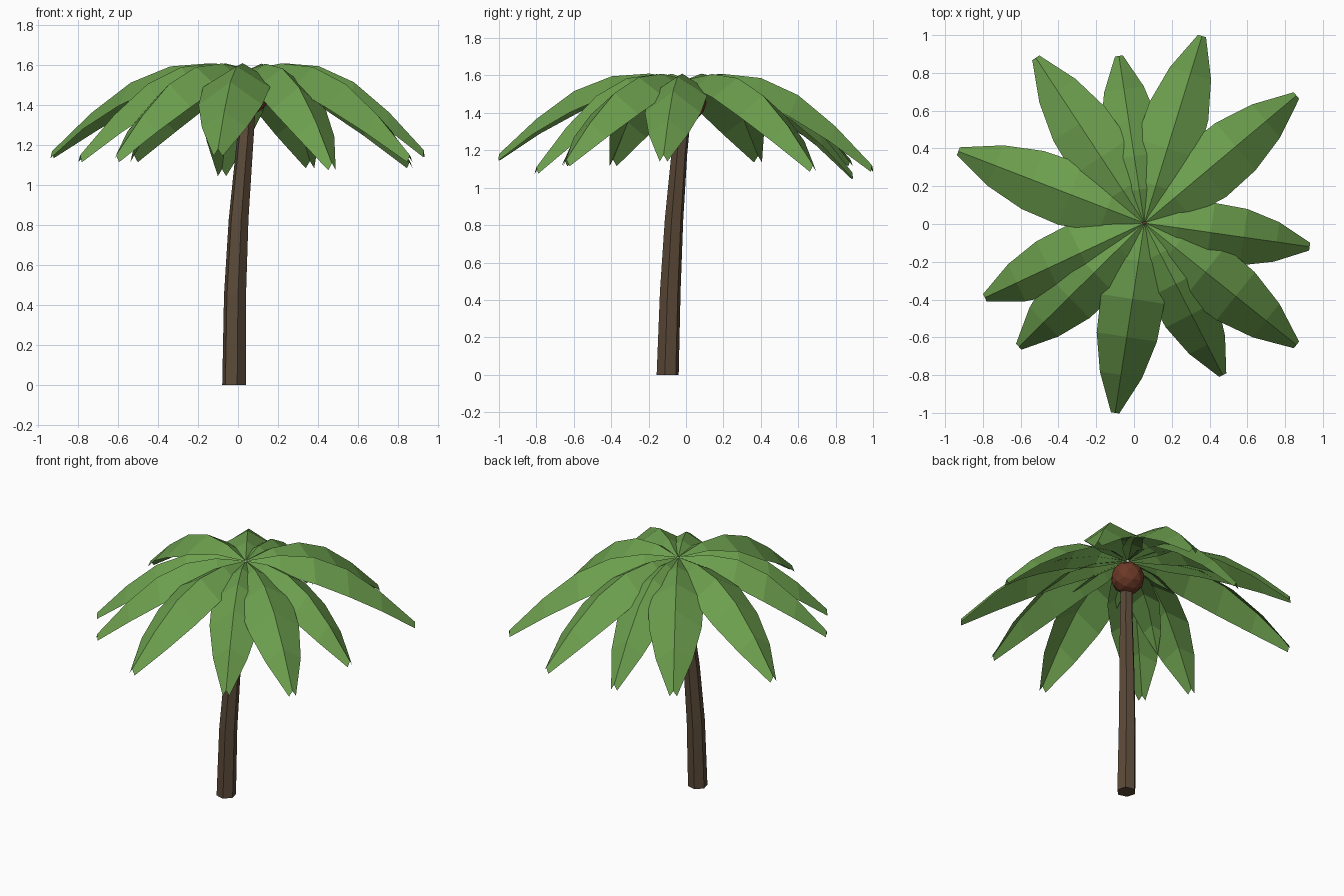
import bpy, bmesh, math
from mathutils import Vector

if "Cube" in bpy.data.objects:
    bpy.data.objects.remove(bpy.data.objects["Cube"])


def material(name, rgb):
    m = bpy.data.materials.new(name)
    m.diffuse_color = (*rgb, 1)
    m.use_nodes = True
    m.node_tree.nodes["Principled BSDF"].inputs["Base Color"].default_value = m.diffuse_color
    return m


GREEN = material("leaf green", (0.15, 0.345, 0.075))
BARK = material("bark brown", (0.105, 0.068, 0.04))
HUSK = material("husk red brown", (0.15, 0.04, 0.02))


def add_object(name, bm, mat):
    mesh = bpy.data.meshes.new(name)
    bm.to_mesh(mesh)
    bm.free()
    mesh.materials.append(mat)
    obj = bpy.data.objects.new(name, mesh)
    bpy.context.collection.objects.link(obj)
    return obj


# Trunk: six-sided tapering tube along a gentle bend (x, y, z, radius)
path = [(-0.02, -0.098, 0, 0.061), (-0.015, -0.084, 0.45, 0.057),
        (0.003, -0.064, 0.83, 0.051), (0.032, -0.036, 1.18, 0.044),
        (0.055, -0.005, 1.45, 0.038)]
bm = bmesh.new()
rings = []
for x, y, z, r in path:
    rings.append([bm.verts.new((x + r * math.cos(math.radians(60 * i - 15)),
                                y + r * math.sin(math.radians(60 * i - 15)), z))
                  for i in range(6)])
for a, b in zip(rings, rings[1:]):
    for i in range(6):
        j = (i + 1) % 6
        bm.faces.new((a[i], a[j], b[j], b[i]))
bm.faces.new(rings[0][::-1])
bm.faces.new(rings[-1])
add_object("trunk", bm, BARK)

# Round husk under the crown
bm = bmesh.new()
bmesh.ops.create_icosphere(bm, subdivisions=2, radius=0.105)
bmesh.ops.translate(bm, verts=bm.verts, vec=(0.055, 0.005, 1.455))
add_object("crown_husk", bm, HUSK)

# Leaves: ridged strips; stations are (distance, half width, rise, edge drop)
STATIONS = [(0.01, 0.012, 0, 0.01), (0.2, 0.125, 0.03, 0.075),
            (0.4, 0.168, 0.015, 0.105), (0.6, 0.16, -0.065, 0.115),
            (0.8, 0.112, -0.215, 0.08), (1.0, 0.022, -0.405, 0.035)]
CROWN = Vector((0.055, 0.005, 1.58))


def leaf(name, x, y, tip_z):
    span = Vector((x - CROWN.x, y - CROWN.y, 0))
    side = Vector((-span.y, span.x, 0)).normalized()
    scale = 0.5 + 0.5 * span.length
    extra = tip_z - (CROWN.z - 0.405)
    bm = bmesh.new()
    rows = []
    for t, w, rise, drop in STATIONS:
        mid = CROWN + span * t + Vector((0, 0, rise + extra * t * t))
        low = Vector((0, 0, -drop))
        rows.append([bm.verts.new(p) for p in (mid - side * w * scale + low, mid,
                                               mid + side * w * scale + low)])
    for a, b in zip(rows, rows[1:]):
        for i in range(2):
            bm.faces.new((a[i], b[i], b[i + 1], a[i + 1]))
    add_object(name, bm, GREEN)


# Ridge tip of every leaf
TIPS = [(0.36, 0.995, 1.12), (-0.52, 0.88, 1.15), (-0.08, 0.89, 1.08),
        (0.86, 0.68, 1.12), (0.93, -0.12, 1.175), (0.86, -0.64, 1.15),
        (0.47, -0.8, 1.11), (-0.1, -1.0, 1.18), (-0.61, -0.65, 1.15),
        (-0.79, -0.39, 1.15), (-0.93, 0.385, 1.17)]
for n, tip in enumerate(TIPS, 1):
    leaf(f"leaf_{n}", *tip)
